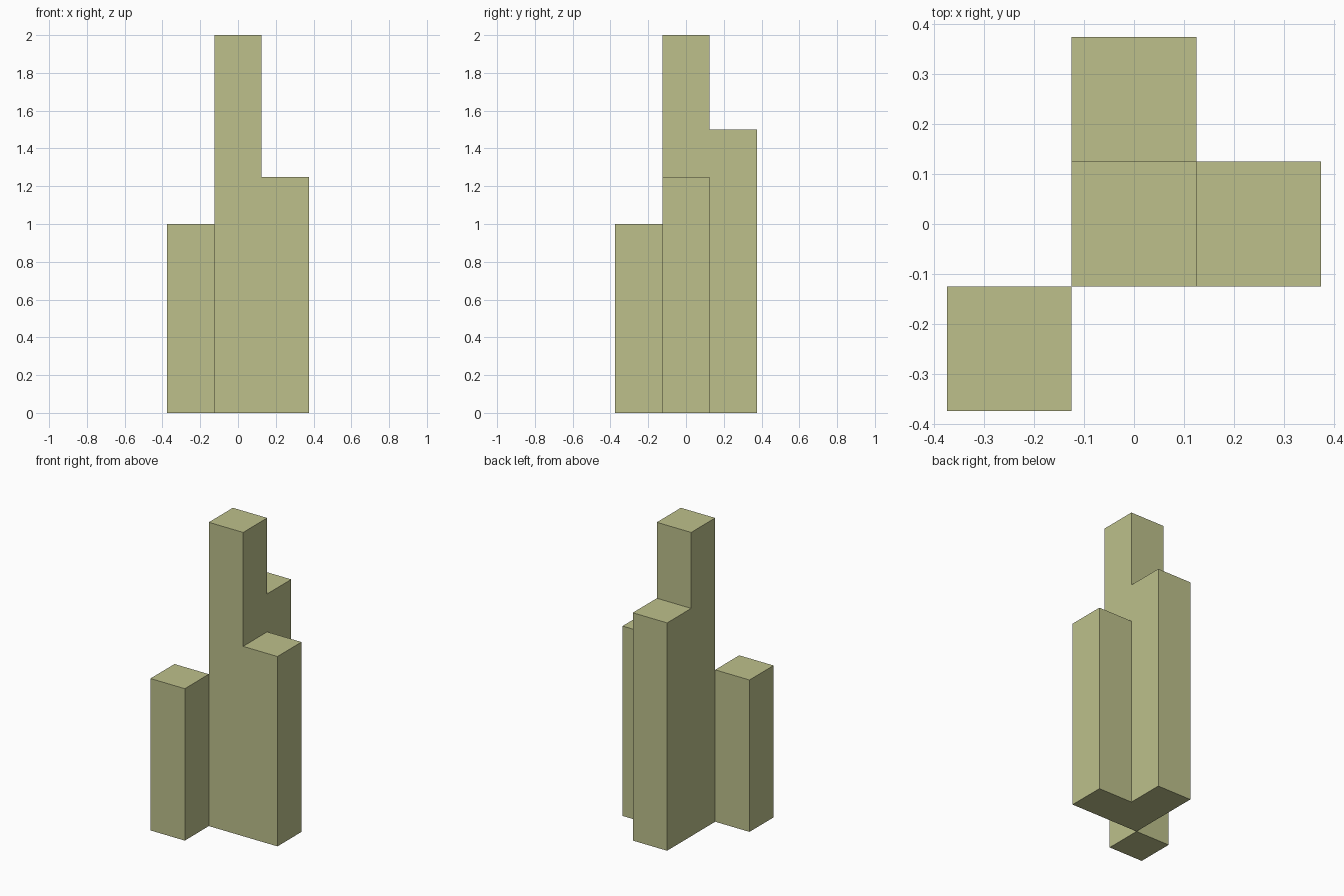
import bpy, bmesh

default = bpy.data.objects.get("Cube")
if default:
    bpy.data.objects.remove(default, do_unlink=True)

# Single wall colour
olive = bpy.data.materials.new("pale_olive")
olive.use_nodes = True
colour = (0.51, 0.53, 0.26, 1)
olive.diffuse_color = colour
olive.node_tree.nodes["Principled BSDF"].inputs["Base Color"].default_value = colour

SIZE = 0.25


def towers(name, heights):
    """Build one closed shell from square towers {(column, row): height}."""
    bm = bmesh.new()
    levels = [0] + sorted(set(heights.values()))

    def face(points):
        bm.faces.new([bm.verts.new(p) for p in points])

    for (i, j), height in heights.items():
        x, y, h = i * SIZE, j * SIZE, SIZE / 2
        ring = [(x - h, y - h), (x + h, y - h), (x + h, y + h), (x - h, y + h)]
        # Roof and base
        face([(*p, height) for p in ring])
        face([(*p, 0) for p in reversed(ring)])
        # Walls only where the neighbouring tower is lower
        for k, (di, dj) in enumerate([(0, -1), (1, 0), (0, 1), (-1, 0)]):
            a, b = ring[k], ring[(k + 1) % 4]
            start = heights.get((i + di, j + dj), 0)
            for low, high in zip(levels, levels[1:]):
                if low >= start and high <= height:
                    face([(*a, low), (*b, low), (*b, high), (*a, high)])

    # Weld, then merge flush faces into single flat panels
    bmesh.ops.remove_doubles(bm, verts=bm.verts, dist=0.0001)
    bmesh.ops.dissolve_limit(bm, angle_limit=0.01, verts=bm.verts, edges=bm.edges)
    bmesh.ops.recalc_face_normals(bm, faces=bm.faces)
    mesh = bpy.data.meshes.new(name)
    bm.to_mesh(mesh)
    bm.free()
    mesh.materials.append(olive)
    obj = bpy.data.objects.new(name, mesh)
    bpy.context.collection.objects.link(obj)


# Joined tall, back and left towers, with a lower one at the front right corner
towers("main_tower_block", {(0, 0): 2, (0, 1): 1.5, (1, 0): 1.25})
towers("front_corner_tower", {(-1, -1): 1})
